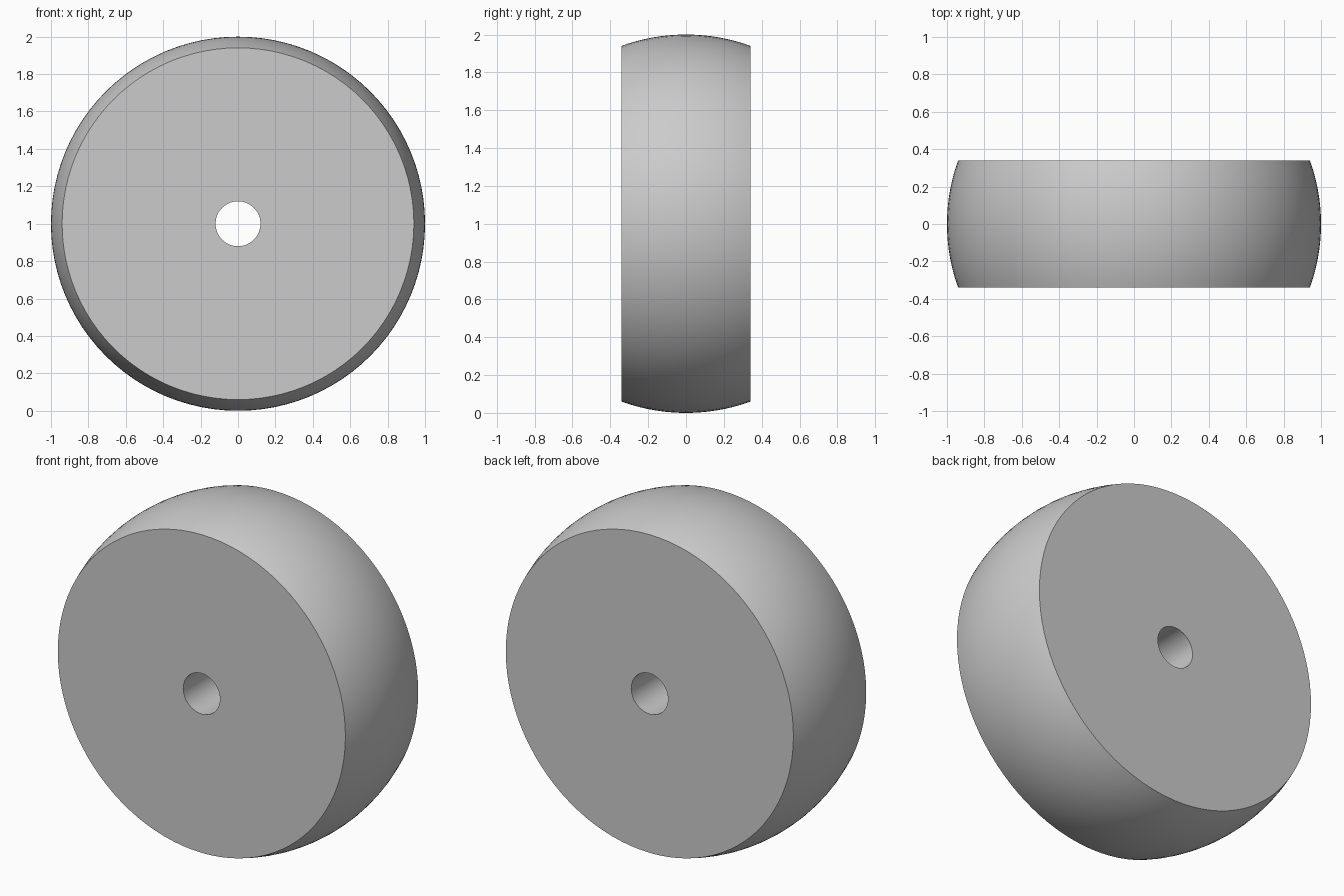
import bpy
import bmesh
import math
from mathutils import Vector

cube = bpy.data.objects.get("Cube")
if cube:
    bpy.data.objects.remove(cube, do_unlink=True)

RADIUS = 1.0        # spherical tread
HALF_WIDTH = 0.34
BORE = 0.12
SEGMENTS = 96
ARC_STEPS = 20

# Plain grey material
grey = bpy.data.materials.new("light_grey")
grey.use_nodes = True
colour = (0.6, 0.6, 0.6, 1)
grey.diffuse_color = colour
grey.node_tree.nodes["Principled BSDF"].inputs["Base Color"].default_value = colour

# Closed cross-section: bore edge, then the spherical rim arc, then bore edge
edge_angle = math.asin(HALF_WIDTH / RADIUS)
profile = [Vector((BORE, -HALF_WIDTH, 0))]
for i in range(ARC_STEPS + 1):
    a = edge_angle * (2 * i / ARC_STEPS - 1)
    profile.append(Vector((RADIUS * math.cos(a), RADIUS * math.sin(a), 0)))
profile.append(Vector((BORE, HALF_WIDTH, 0)))

# Wheel: spin the cross-section round the y axle
bm = bmesh.new()
verts = [bm.verts.new(p) for p in profile]
edges = [bm.edges.new((v, verts[(i + 1) % len(verts)])) for i, v in enumerate(verts)]
bmesh.ops.spin(bm, geom=verts + edges, cent=(0, 0, 0), axis=(0, 1, 0),
               angle=math.tau, steps=SEGMENTS, use_merge=True)
bmesh.ops.remove_doubles(bm, verts=bm.verts, dist=0.0001)
bmesh.ops.recalc_face_normals(bm, faces=bm.faces)
bmesh.ops.translate(bm, verts=bm.verts, vec=(0, 0, RADIUS))

mesh = bpy.data.meshes.new("wheel")
bm.to_mesh(mesh)
bm.free()
mesh.materials.append(grey)
wheel = bpy.data.objects.new("wheel", mesh)
bpy.context.collection.objects.link(wheel)

# Smooth tread and bore, crisp side rims
bpy.ops.object.select_all(action='DESELECT')
wheel.select_set(True)
bpy.context.view_layer.objects.active = wheel
bpy.ops.object.shade_smooth_by_angle(angle=math.radians(30))
